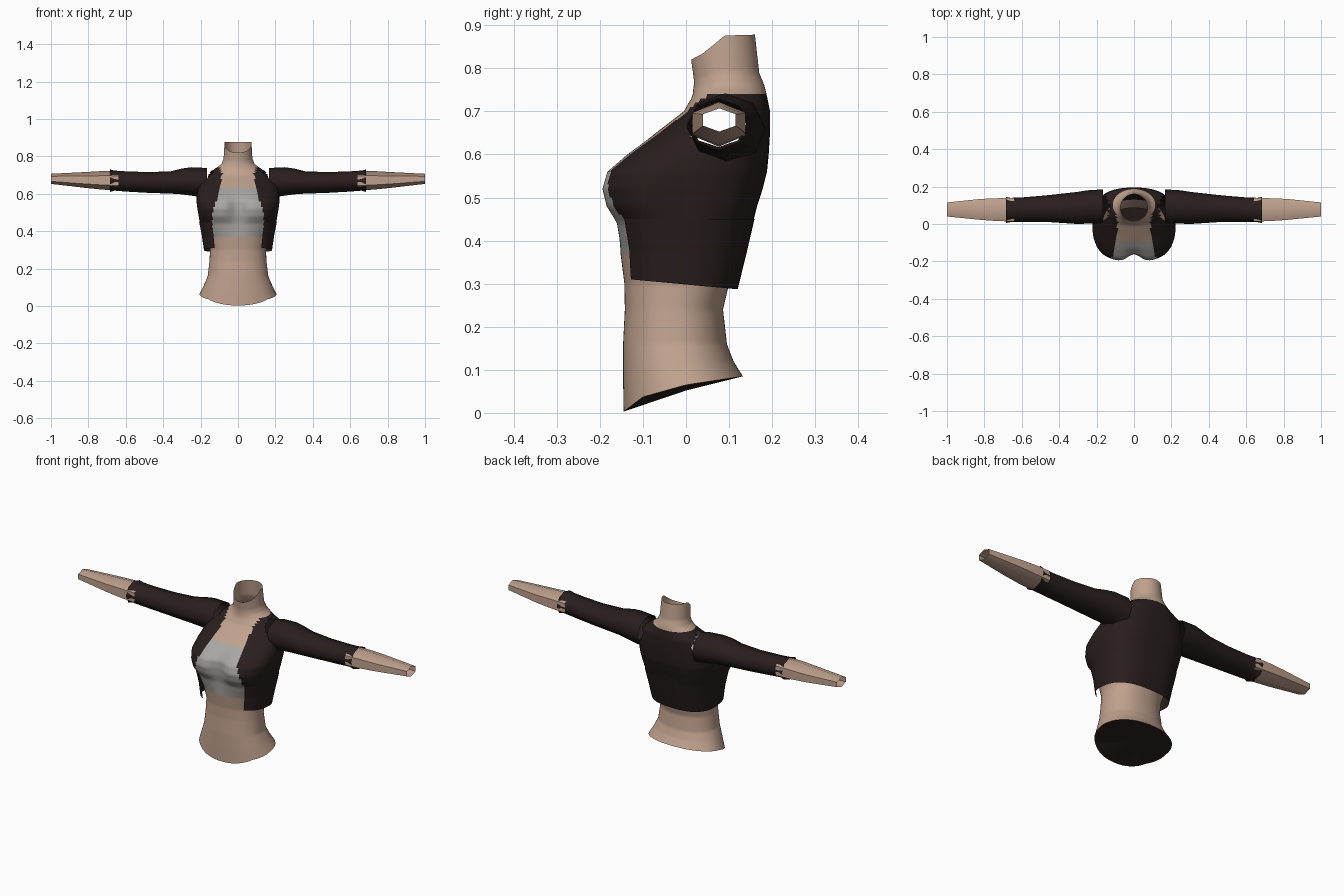
import bpy, bmesh, math

if "Cube" in bpy.data.objects:
    bpy.data.objects.remove(bpy.data.objects["Cube"])


def material(name, rgb):
    m = bpy.data.materials.new(name)
    m.diffuse_color = (*rgb, 1)
    m.use_nodes = True
    m.node_tree.nodes["Principled BSDF"].inputs["Base Color"].default_value = m.diffuse_color
    return m


SKIN = material("skin", (0.53, 0.36, 0.27))
CLOTH = material("dark cloth", (0.022, 0.013, 0.013))
GREY = material("grey top", (0.40, 0.385, 0.365))


def lerp_table(table, t):
    """Interpolate rows of (key, values...) at key t."""
    if t <= table[0][0]:
        return table[0][1:]
    for a, b in zip(table, table[1:]):
        if t <= b[0]:
            f = (t - a[0]) / (b[0] - a[0])
            return [p + (q - p) * f for p, q in zip(a[1:], b[1:])]
    return table[-1][1:]


def loft(name, rings, mats, rule=None, keep=None):
    """Skin closed rings of points; rule picks colours, keep filters faces."""
    bm = bmesh.new()
    loops = [[bm.verts.new(p) for p in ring] for ring in rings]
    n = len(rings[0])
    for a, b in zip(loops, loops[1:]):
        for i in range(n):
            j = (i + 1) % n
            f = bm.faces.new((a[i], a[j], b[j], b[i]))
            f.smooth = True
            if rule:
                f.material_index = rule(f.calc_center_median())
    bmesh.ops.recalc_face_normals(bm, faces=bm.faces)
    if keep:
        drop = [f for f in bm.faces if not keep(f.calc_center_median())]
        bmesh.ops.delete(bm, geom=drop, context='FACES')
    return finish(name, bm, mats)


def finish(name, bm, mats):
    me = bpy.data.meshes.new(name)
    bm.to_mesh(me)
    bm.free()
    for m in mats:
        me.materials.append(m)
    ob = bpy.data.objects.new(name, me)
    bpy.context.collection.objects.link(ob)
    bpy.ops.object.select_all(action='DESELECT')
    ob.select_set(True)
    bpy.context.view_layer.objects.active = ob
    bpy.ops.object.shade_smooth_by_angle(angle=math.radians(65))
    return ob


# Torso sections: height, half width, front y, back y, squareness, centre notch
TORSO = [
    (0.00, .205, -.145, .132, 2.2, 0), (0.08, .183, -.146, .110, 2.2, 0),
    (0.16, .162, -.146, .095, 2.2, 0), (0.24, .152, -.142, .086, 2.2, 0),
    (0.30, .150, -.143, .100, 2.2, 0), (0.37, .168, -.152, .130, 2.3, 0),
    (0.44, .203, -.165, .155, 2.5, .01), (0.48, .210, -.190, .165, 2.8, .03),
    (0.52, .217, -.200, .178, 2.8, .04), (0.56, .222, -.188, .188, 2.8, .03),
    (0.60, .220, -.140, .192, 2.6, .01), (0.65, .208, -.070, .195, 2.4, 0),
    (0.70, .185, -.005, .195, 2.2, 0), (0.735, .120, .015, .188, 2.0, 0),
    (0.76, .088, .018, .182, 2.0, 0), (0.79, .077, .018, .170, 2.0, 0),
    (0.88, .072, .012, .160, 2.0, 0)]
# Jacket hem sections hang free of the waist
HEM = [(0.29, .182, -.150, .120, 2.6, 0), (0.37, .193, -.156, .140, 2.6, 0),
       (0.45, .208, -.170, .159, 2.6, .01)]
# Slanted rims: y to z
HIP_RIM = [(-.145, .003), (-.10, .037), (0, .065), (.132, .085)]
NECK_RIM = [(.012, .82), (.04, .835), (.09, .876), (.16, .878)]
HEM_RIM = [(-.13, .31), (.12, .287)]
# Half width of the jacket's front opening by height
OPENING = [(.30, .125), (.41, .138), (.50, .135), (.55, .12), (.62, .10),
           (.70, .085), (.74, .10)]


def section(table, t, n=96):
    hw, yf, yb, e, notch = lerp_table(table, t)
    pts = []
    for i in range(n):
        a = 2 * math.pi * i / n
        c, s = math.cos(a), math.sin(a)
        x = hw * math.copysign(abs(c) ** (2 / e), c)
        y = (yf + yb) / 2 + (yb - yf) / 2 * math.copysign(abs(s) ** (2 / e), s)
        if s < 0:
            y += notch * math.exp(-(x / .045) ** 2)
        pts.append((x, y))
    return pts


def torso_ring(t):
    ring = []
    for x, y in section(TORSO, t):
        z = t
        if t < .16:
            lo = lerp_table(HIP_RIM, y)[0]
            z = lo + (.16 - lo) * t / .16
        elif t > .76:
            hi = lerp_table(NECK_RIM, y)[0]
            z = .76 + (hi - .76) * (t - .76) / .12
        ring.append((x, y, z))
    return ring


def hem_ring(t):
    ring = []
    for x, y in section(HEM, t):
        lo = lerp_table(HEM_RIM, y)[0]
        ring.append((x, y, lo + (.45 - lo) * (t - .29) / .16))
    return ring


def in_opening(p):
    return p.y < .08 and abs(p.x) < lerp_table(OPENING, p.z)[0]


def torso_colour(p):
    if p.z > .742 or p.z < .37:
        return 0
    if in_opening(p):
        if abs(p.x) < .013 and .53 < p.z < .565:
            return 1
        return 2 if p.z < .63 else 0
    return 1


def outside_armhole(p):
    return abs(p.x) < .12 or ((p.y - .09) / .075) ** 2 + ((p.z - .663) / .063) ** 2 > 1


# Torso with neck, undershirt and jacket body
torso_rings = [torso_ring(i / 100) for i in range(89)]
loft("torso", torso_rings, [SKIN, CLOTH, GREY], torso_colour, outside_armhole)

# Loose lower edge of the jacket, open at the front
loft("jacket_hem", [hem_ring(.29 + i / 100) for i in range(17)], [CLOTH],
     keep=lambda p: not in_opening(p))

# Dark underside closing the hips
bm = bmesh.new()
rim = [bm.verts.new(p) for p in torso_rings[0]]
mid = bm.verts.new((0, 0, .052))
for i, v in enumerate(rim):
    bm.faces.new((rim[(i + 1) % len(rim)], v, mid))
finish("hip_underside", bm, [CLOTH])

# Arm stations: x, y low, y high, z low, z high
SLEEVE = [(.165, .005, .185, .578, .738), (.25, .002, .180, .590, .742),
          (.30, .000, .172, .597, .735), (.36, .004, .165, .601, .720),
          (.48, .012, .152, .605, .716), (.60, .012, .142, .612, .720),
          (.66, .010, .140, .617, .724), (.685, .005, .145, .610, .730)]
FOREARM = [(.64, .014, .138, .618, .722), (.72, .015, .138, .622, .722),
           (.82, .022, .134, .632, .716), (1.0, .040, .115, .653, .707)]


def arm_ring(row, n, side):
    x, y0, y1, z0, z1 = row
    angles = [math.pi / 2 + 2 * math.pi * i / n for i in range(n)]
    wide = max(math.cos(a) for a in angles)
    return [(side * x, (y0 + y1) / 2 + (y1 - y0) / 2 * math.cos(a) / wide,
             (z0 + z1) / 2 + (z1 - z0) / 2 * math.sin(a)) for a in angles]


# Sleeves and bare forearms, open at the wrists
for side, label in ((1, "right"), (-1, "left")):
    loft(label + "_sleeve", [arm_ring(r, 8, side) for r in SLEEVE], [CLOTH])
    loft(label + "_forearm", [arm_ring(r, 6, side) for r in FOREARM], [SKIN])
